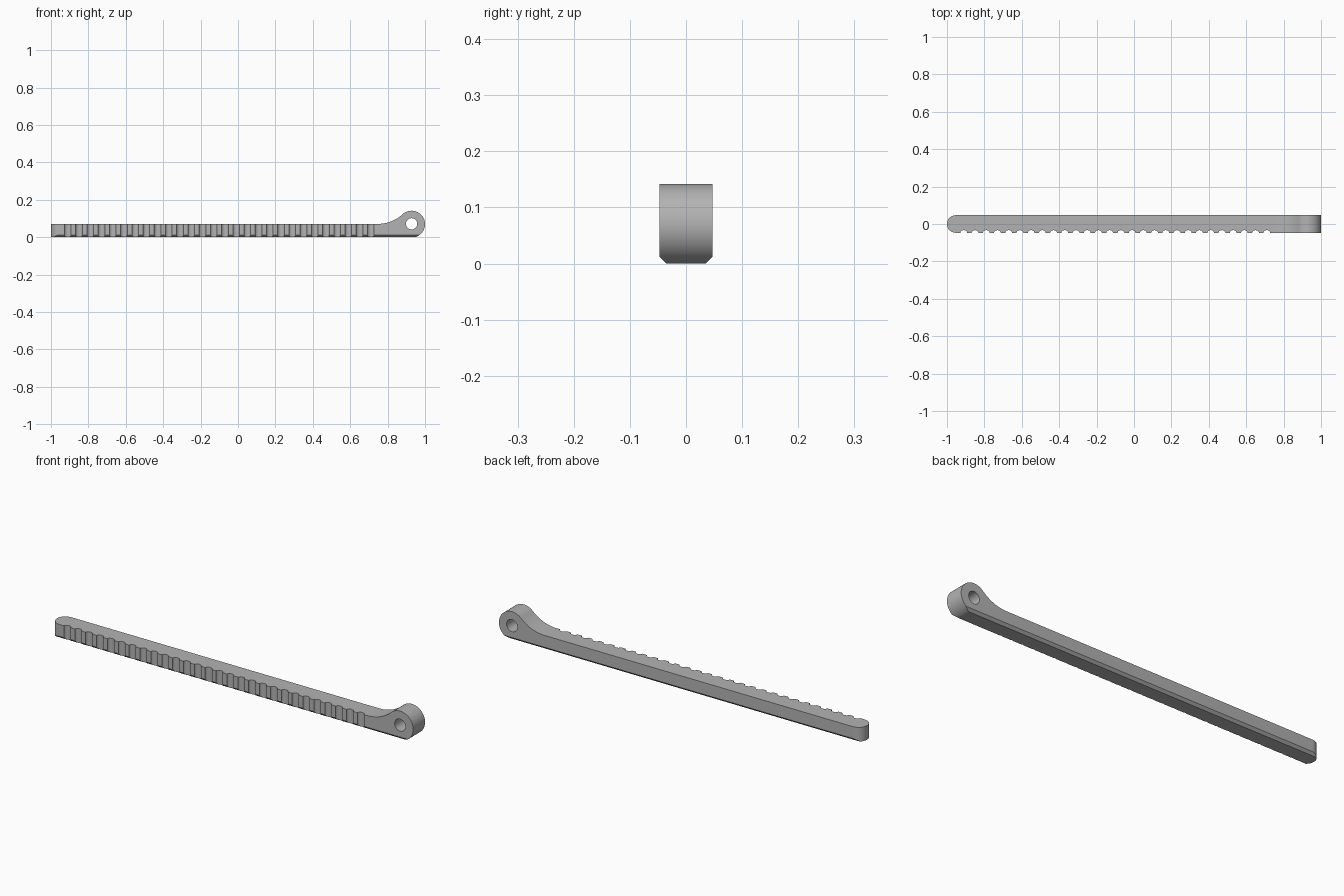
import bpy, bmesh, math

if "Cube" in bpy.data.objects:
    bpy.data.objects.remove(bpy.data.objects["Cube"])

HALF_W = 0.047                  # half width of the bar
BAR_TOP = 0.071
EYE_X, EYE_Z, EYE_R, HOLE_R = 0.928, 0.0695, 0.072, 0.03
CHAMFER = 0.012

grey = bpy.data.materials.new("plain grey")
grey.use_nodes = True
grey.diffuse_color = (0.45, 0.45, 0.45, 1)
grey.node_tree.nodes["Principled BSDF"].inputs["Base Color"].default_value = (0.45, 0.45, 0.45, 1)


def arc(cx, cy, rx, ry, start, end, steps):
    """Points on an elliptic arc, angles in degrees."""
    angles = [math.radians(start + (end - start) * i / steps) for i in range(steps + 1)]
    return [(cx + rx * math.cos(a), cy + ry * math.sin(a)) for a in angles]


def prism(name, points, place, lo, hi):
    """Closed outline swept from lo to hi; place maps (u, v, depth) to a 3D point."""
    bm = bmesh.new()
    face = bm.faces.new([bm.verts.new(place(u, v, lo)) for u, v in points])
    swept = bmesh.ops.extrude_face_region(bm, geom=[face])["geom"]
    for vert in swept:
        if isinstance(vert, bmesh.types.BMVert):
            i = place(0, 0, hi)
            j = place(0, 0, lo)
            vert.co = [c + a - b for c, a, b in zip(vert.co, i, j)]
    bmesh.ops.recalc_face_normals(bm, faces=bm.faces)
    mesh = bpy.data.meshes.new(name)
    bm.to_mesh(mesh)
    bm.free()
    mesh.materials.append(grey)
    obj = bpy.data.objects.new(name, mesh)
    bpy.context.collection.objects.link(obj)
    return obj


def along_y(u, v, d): return (u, d, v)
def along_z(u, v, d): return (u, v, d)
def along_x(u, v, d): return (d, u, v)


# Side profile: flat bar blending through a concave fillet into the round eye
dx = 0.18
fillet_r = (dx * dx - EYE_R ** 2 + (BAR_TOP - EYE_Z) ** 2) / (2 * (EYE_R - BAR_TOP + EYE_Z))
fx, fz = EYE_X - dx, BAR_TOP + fillet_r
touch = math.degrees(math.atan2(fz - EYE_Z, fx - EYE_X))
profile = [(-1.1, -0.05), (-1.1, BAR_TOP)]
profile += arc(fx, fz, fillet_r, fillet_r, -90, touch - 180, 14)
profile += arc(EYE_X, EYE_Z, EYE_R, EYE_R, touch, -90, 48)[1:]
profile += [(EYE_X, -0.05)]
bar = prism("toothed_bar", profile, along_y, -0.1, 0.1)

# Plan outline: round left end and a row of scooped notches along the front
plan = [(1.1, HALF_W)]
plan += arc(-1 + HALF_W, 0, HALF_W, HALF_W, 90, 270, 24)
for n in range(28):
    plan += arc(-0.91 + 0.06 * n, -HALF_W, 0.018, 0.014, 180, 0, 10)
plan += [(1.1, -HALF_W)]
plan_cutter = prism("plan_cutter", plan, along_z, -0.2, 0.4)

# Flared cross-section that chamfers both lower edges
b = HALF_W - CHAMFER
section = [(-b, 0), (b, 0), (b + 0.3, 0.3), (-b - 0.3, 0.3)]
section_cutter = prism("chamfer_cutter", section, along_x, -1.2, 1.2)

# Pin hole through the eye
hole = arc(EYE_X, EYE_Z + 0.002, HOLE_R, HOLE_R, 0, 360, 32)[:-1]
hole_cutter = prism("hole_cutter", hole, along_y, -0.2, 0.2)

# Combine, apply and drop the helpers
bpy.context.view_layer.objects.active = bar
for cutter, op in ((plan_cutter, 'INTERSECT'), (section_cutter, 'INTERSECT'), (hole_cutter, 'DIFFERENCE')):
    cutter.hide_render = True
    mod = bar.modifiers.new(cutter.name, 'BOOLEAN')
    mod.object, mod.operation, mod.solver = cutter, op, 'EXACT'
    bpy.ops.object.modifier_apply(modifier=mod.name)
    bpy.data.objects.remove(cutter)

bpy.ops.object.select_all(action='DESELECT')
bar.select_set(True)
bpy.ops.object.shade_smooth_by_angle(angle=math.radians(30))
